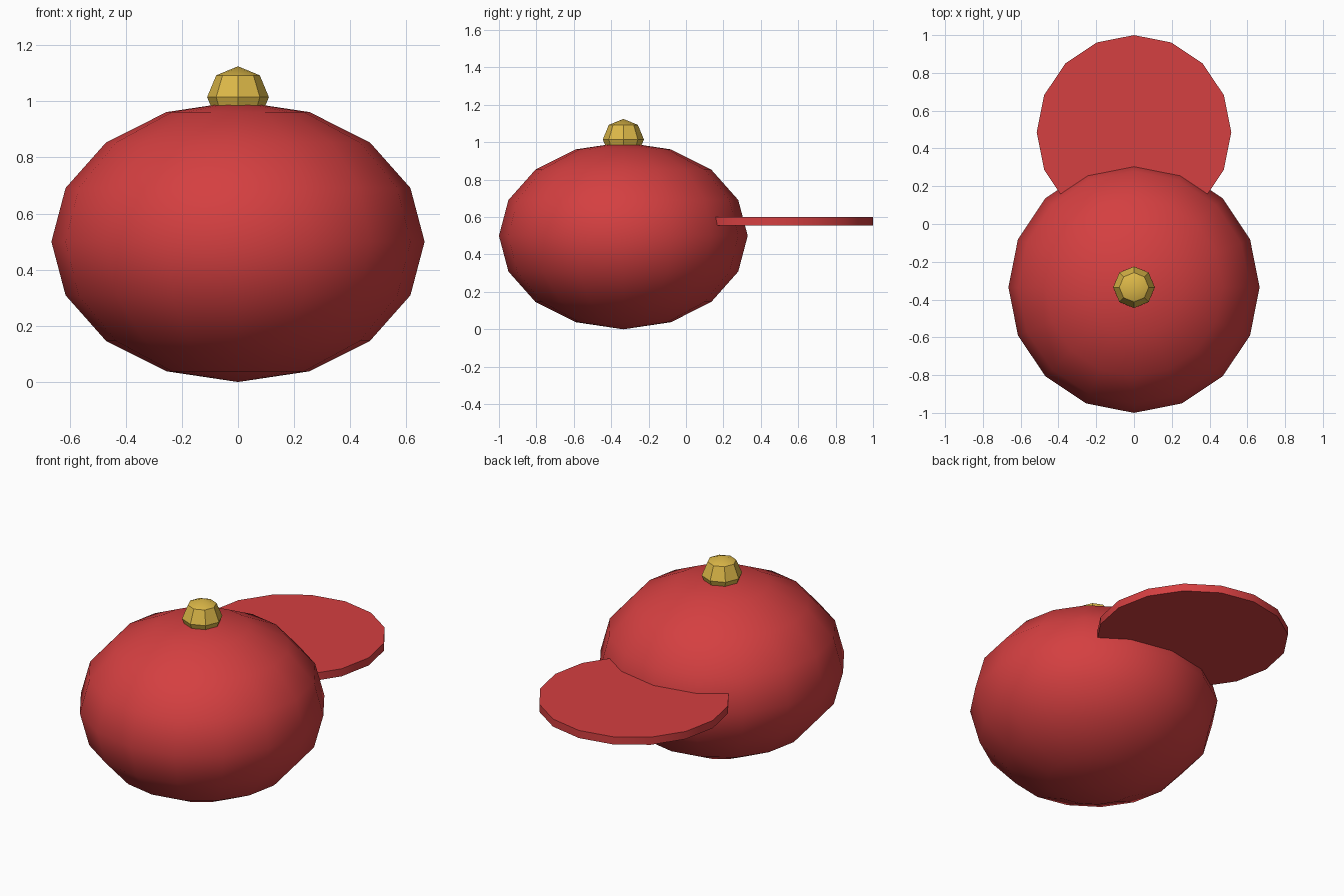
import bpy
import math

cube = bpy.data.objects.get("Cube")
if cube:
    bpy.data.objects.remove(cube, do_unlink=True)


def make_material(name, colour):
    mat = bpy.data.materials.new(name)
    mat.use_nodes = True
    mat.diffuse_color = colour
    bsdf = next(n for n in mat.node_tree.nodes if n.type == 'BSDF_PRINCIPLED')
    bsdf.inputs["Base Color"].default_value = colour
    return mat


def finish(name, mat, angle):
    obj = bpy.context.object
    obj.name = name
    obj.data.name = name
    obj.data.materials.append(mat)
    bpy.ops.object.transform_apply(location=False, rotation=False, scale=True)
    bpy.ops.object.shade_smooth_by_angle(angle=math.radians(angle))
    return obj


red = make_material("red cloth", (0.66, 0.05, 0.052, 1))
gold = make_material("gold", (0.72, 0.48, 0.065, 1))

CROWN_Y = -0.335

# Crown: flattened low-poly ball
bpy.ops.mesh.primitive_uv_sphere_add(segments=16, ring_count=8, radius=1,
                                     location=(0, CROWN_Y, 0.5))
bpy.context.object.scale = (0.665, 0.665, 0.5)
finish("cap_crown", red, 60)

# Brim: thin disc pushed into the back of the crown
bpy.ops.mesh.primitive_cylinder_add(vertices=16, radius=0.515, depth=0.045,
                                    location=(0, 0.485, 0.577))
finish("cap_brim", red, 30)

# Button on top
bpy.ops.mesh.primitive_uv_sphere_add(segments=8, ring_count=4, radius=0.11,
                                     location=(0, CROWN_Y, 1.015))
finish("top_button", gold, 30)
